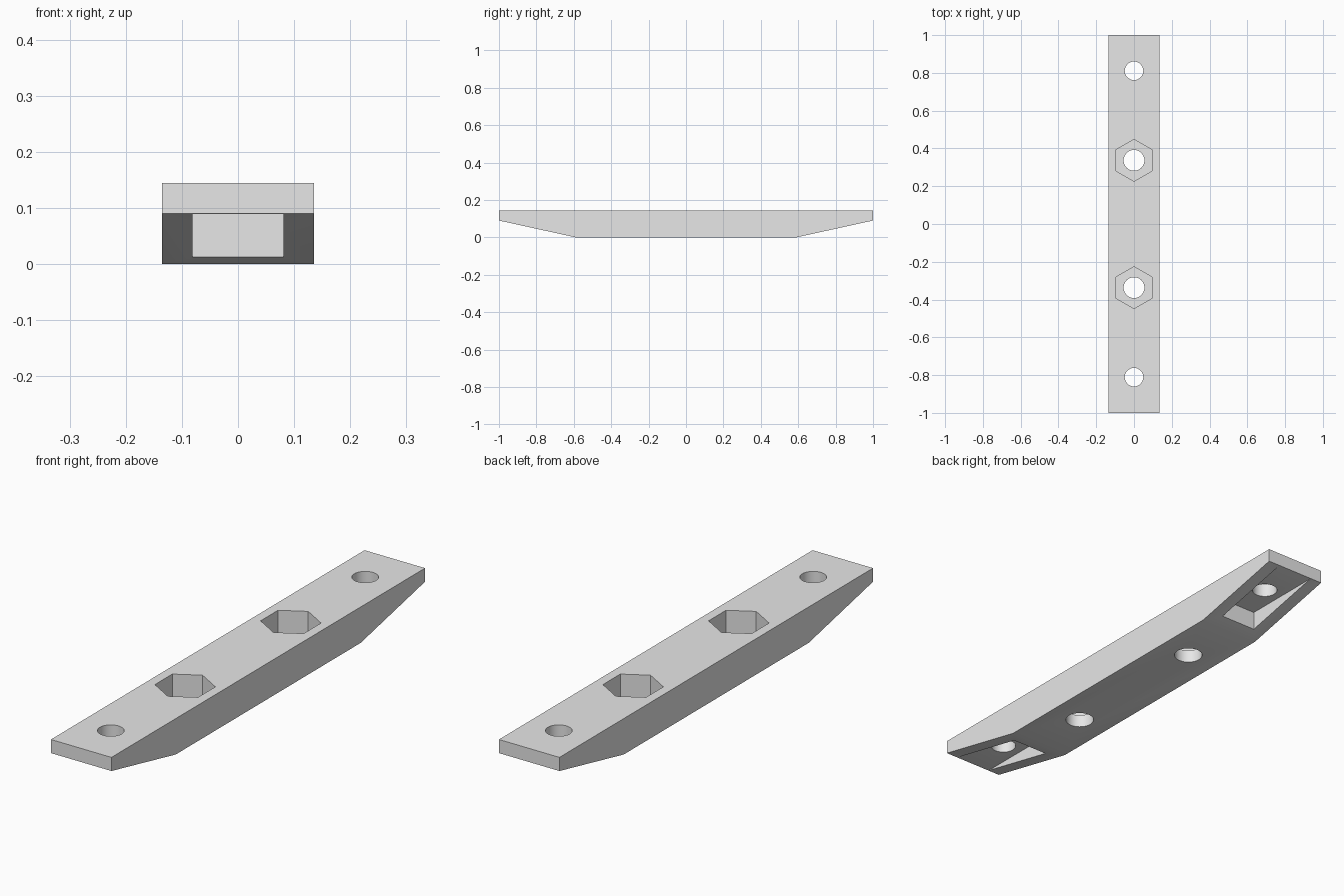
import bpy, bmesh, math

cube = bpy.data.objects.get("Cube")
if cube:
    bpy.data.objects.remove(cube, do_unlink=True)

HALF_WIDTH, HEIGHT = 0.135, 0.145
TIP_Z, TAPER_Y = 0.09, 0.59

grey = bpy.data.materials.new("light_grey")
grey.use_nodes = True
colour = (0.8, 0.8, 0.8, 1)
grey.diffuse_color = colour
grey.node_tree.nodes["Principled BSDF"].inputs["Base Color"].default_value = colour


def add_object(name, bm):
    bmesh.ops.recalc_face_normals(bm, faces=bm.faces)
    mesh = bpy.data.meshes.new(name)
    bm.to_mesh(mesh)
    bm.free()
    mesh.materials.append(grey)
    obj = bpy.data.objects.new(name, mesh)
    bpy.context.collection.objects.link(obj)
    return obj


def extrude_profile(name, profile, half_width):
    """Sweep a (y, z) side profile across x."""
    bm = bmesh.new()
    face = bm.faces.new([bm.verts.new((-half_width, y, z)) for y, z in profile])
    swept = bmesh.ops.extrude_face_region(bm, geom=[face])["geom"]
    verts = [v for v in swept if isinstance(v, bmesh.types.BMVert)]
    bmesh.ops.translate(bm, verts=verts, vec=(2 * half_width, 0, 0))
    return add_object(name, bm)


def prism(name, y, radius, sides, z0, z1):
    """Upright prism with one corner pointing along y."""
    bm = bmesh.new()
    bmesh.ops.create_cone(bm, cap_ends=True, segments=sides, radius1=radius,
                          radius2=radius, depth=z1 - z0)
    # Turn so that a corner faces exactly along y
    corner = bm.verts[:][0].co
    turn = math.pi / 2 - math.atan2(corner.y, corner.x)
    c, s = math.cos(turn), math.sin(turn)
    for v in bm.verts:
        px, py, pz = v.co
        v.co = (px * c - py * s, px * s + py * c + y, pz + (z0 + z1) / 2)
    return add_object(name, bm)


# Bar with tapered underside at both ends
bar = extrude_profile("bar", [(-1, HEIGHT), (-1, TIP_Z), (-TAPER_Y, 0),
                              (TAPER_Y, 0), (1, TIP_Z), (1, HEIGHT)], HALF_WIDTH)

# Cutters for the bolt holes, nut pockets and underside slots
cutters = []
for side, label in ((-1, "front"), (1, "back")):
    cutters += [
        prism(label + "_nut_pocket", side * 0.337, 0.111, 6, 0.053, 0.2),
        prism(label + "_inner_hole", side * 0.337, 0.055, 48, -0.05, 0.1),
        prism(label + "_outer_hole", side * 0.811, 0.049, 48, -0.05, 0.2),
        extrude_profile(label + "_slot", [(side * 0.647, -0.05), (side * 1.05, -0.05),
                        (side * 1.05, TIP_Z - 0.0005), (side * 0.647, TIP_Z - 0.0005)],
                        0.081),
    ]

bpy.context.view_layer.objects.active = bar
for cutter in cutters:
    cut = bar.modifiers.new(cutter.name, "BOOLEAN")
    cut.operation = "DIFFERENCE"
    cut.solver = "EXACT"
    cut.object = cutter
    bpy.ops.object.modifier_apply(modifier=cut.name)
for cutter in cutters:
    bpy.data.objects.remove(cutter, do_unlink=True)

# Smooth hole walls, crisp edges elsewhere
bpy.ops.object.select_all(action="DESELECT")
bar.select_set(True)
bpy.ops.object.shade_smooth_by_angle(angle=math.radians(30))
